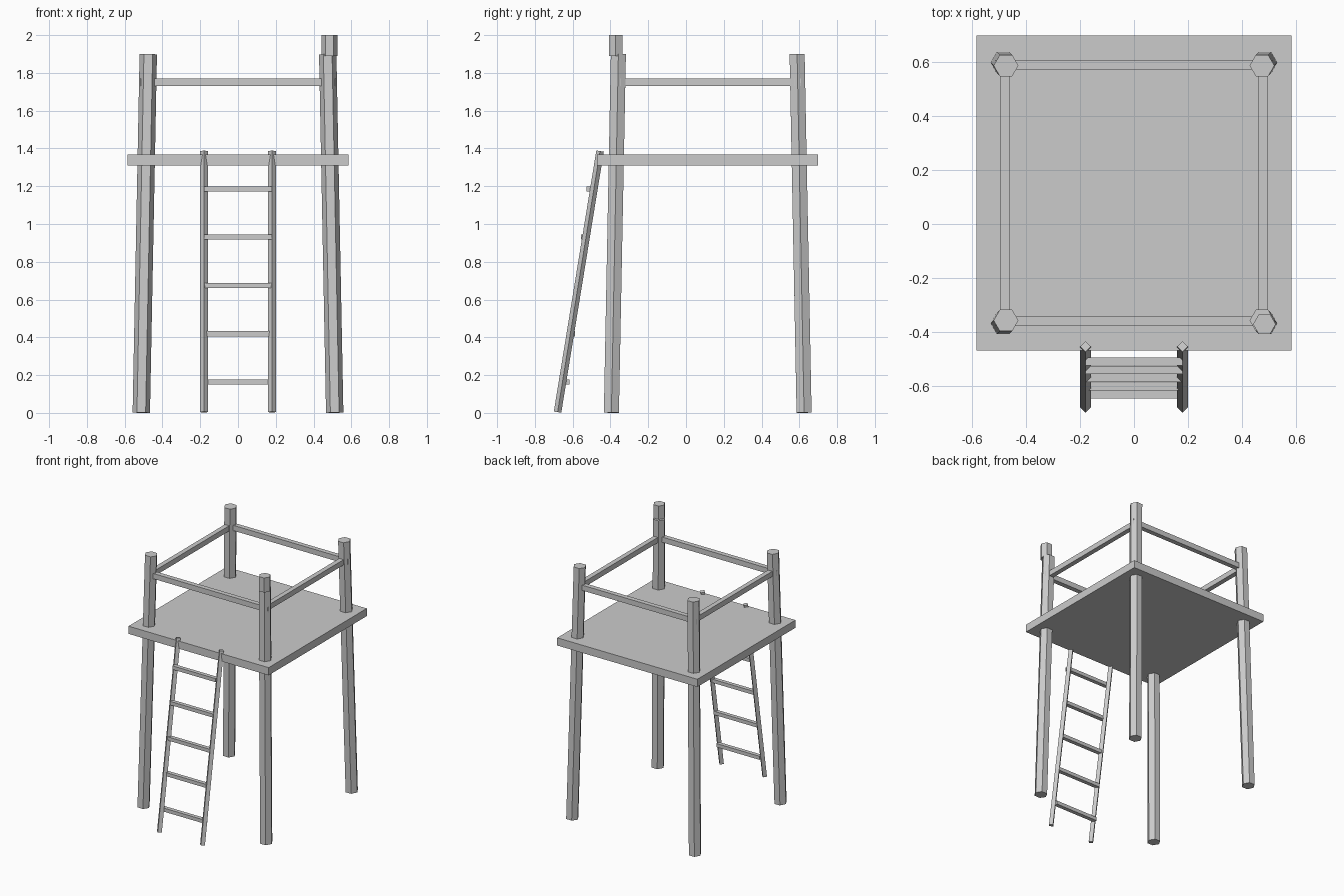
import bpy, bmesh, math
from mathutils import Vector, Matrix

if "Cube" in bpy.data.objects:
    bpy.data.objects.remove(bpy.data.objects["Cube"])

CY = 0.115  # centre of the tower in y


def finish(name, bm):
    mesh = bpy.data.meshes.new(name)
    bm.to_mesh(mesh)
    bm.free()
    obj = bpy.data.objects.new(name, mesh)
    bpy.context.collection.objects.link(obj)
    return obj


def strut(name, a, b, radius, sides):
    """Straight prism from a to b, with corners pointing along x."""
    a, b = Vector(a), Vector(b)
    d = b - a
    turn = Vector((0, 0, 1)).rotation_difference(d).to_matrix().to_4x4()
    m = Matrix.Translation((a + b) / 2) @ turn @ Matrix.Rotation(math.pi / 2, 4, 'Z')
    bm = bmesh.new()
    bmesh.ops.create_cone(bm, cap_ends=True, segments=sides, radius1=radius,
                          radius2=radius, depth=d.length, matrix=m)
    return finish(name, bm)


def box(name, centre, size):
    bm = bmesh.new()
    m = Matrix.Translation(centre) @ Matrix.Diagonal((*size, 1))
    bmesh.ops.create_cube(bm, size=1, matrix=m)
    return finish(name, bm)


# Platform
box("platform", (0, CY, 1.34), (1.17, 1.17, 0.058))

# Four legs leaning slightly inwards
for sx, side in ((-1, "left"), (1, "right")):
    for sy, end in ((-1, "front"), (1, "back")):
        strut(f"{end}_{side}_leg",
              (sx * 0.512, CY + sy * 0.51, 0.001),
              (sx * 0.475, CY + sy * 0.473, 1.899), 0.046, 6)

# Short post on top of the front right leg
strut("post_extension", (0.484, -0.372, 1.89), (0.484, -0.372, 2.0), 0.042, 6)

# Guard rails
for s, end, side in ((-1, "front", "left"), (1, "back", "right")):
    box(f"{end}_rail", (0, CY + s * 0.476, 1.75), (1.032, 0.036, 0.04))
    box(f"{side}_rail", (s * 0.478, CY, 1.75), (0.036, 0.95, 0.04))

# Ladder stringers
for s, side in ((-1, "left"), (1, "right")):
    strut(f"ladder_{side}_stringer", (s * 0.18, -0.68, 0.004),
          (s * 0.18, -0.455, 1.386), 0.02, 4)

# Ladder rungs
for i in range(5):
    t = i / 4
    box(f"ladder_rung_{i + 1}", (0, -0.633 + 0.122 * t, 0.163 + 1.023 * t),
        (0.36, 0.03, 0.027))
